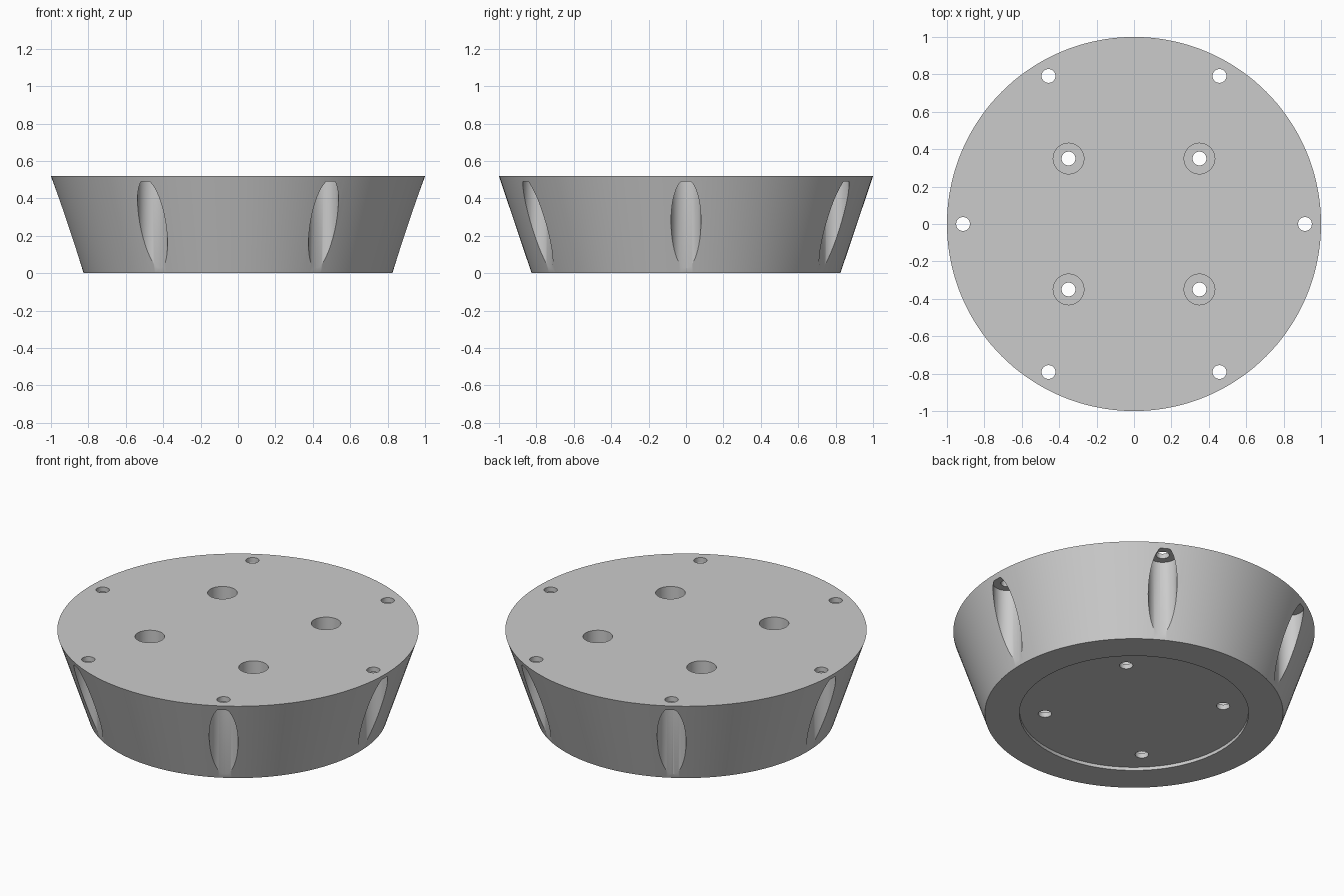
import bpy
import bmesh
from math import cos, sin, pi, radians

if "Cube" in bpy.data.objects:
    bpy.data.objects.remove(bpy.data.objects["Cube"])

HEIGHT = 0.52

grey = bpy.data.materials.new("plain grey")
grey.use_nodes = True
colour = (0.6, 0.6, 0.6, 1)
grey.diffuse_color = colour
grey.node_tree.nodes["Principled BSDF"].inputs["Base Color"].default_value = colour


def turned(name, profile, sides, x=0, y=0):
    """Closed solid of revolution from (radius, height) pairs, bottom to top."""
    bm = bmesh.new()
    rings = [[bm.verts.new((x + r * cos(2 * pi * i / sides),
                            y + r * sin(2 * pi * i / sides), z))
              for i in range(sides)] for r, z in profile]
    for low, high in zip(rings, rings[1:]):
        for i in range(sides):
            j = (i + 1) % sides
            bm.faces.new((low[i], low[j], high[j], high[i]))
    bm.faces.new(rings[0][::-1])
    bm.faces.new(rings[-1])
    mesh = bpy.data.meshes.new(name)
    bm.to_mesh(mesh)
    bm.free()
    mesh.materials.append(grey)
    obj = bpy.data.objects.new(name, mesh)
    bpy.context.collection.objects.link(obj)
    return obj


def cut(body, cutter):
    """Subtract the cutter, then discard it."""
    mod = body.modifiers.new("cut", "BOOLEAN")
    mod.operation = "DIFFERENCE"
    mod.solver = "EXACT"
    mod.object = cutter
    cutter.hide_render = True
    bpy.ops.object.modifier_apply(modifier=mod.name)
    bpy.data.objects.remove(cutter)


# Tapered round body
base = turned("tapered_base", [(0.825, 0), (1, HEIGHT)], 144)
bpy.context.view_layer.objects.active = base
base.select_set(True)

# Shallow round recess underneath
cut(base, turned("recess_cutter", [(0.634, -0.1), (0.634, 0.02)], 96))

# Four counterbored screw holes
for x in (-0.35, 0.35):
    for y in (-0.35, 0.35):
        steps = [(0.037, -0.1), (0.037, 0.05), (0.082, 0.05), (0.082, 0.6)]
        cut(base, turned("screw_cutter", steps, 48, x, y))

# Six rim holes, opening into vertical grooves in the sloping wall
for k in range(6):
    a = radians(60 * k)
    steps = [(0.08, -0.1), (0.08, 0.49), (0.037, 0.49), (0.037, 0.6)]
    cut(base, turned("rim_cutter", steps, 48, 0.914 * cos(a), 0.914 * sin(a)))

bpy.ops.object.shade_smooth_by_angle(angle=radians(30))
